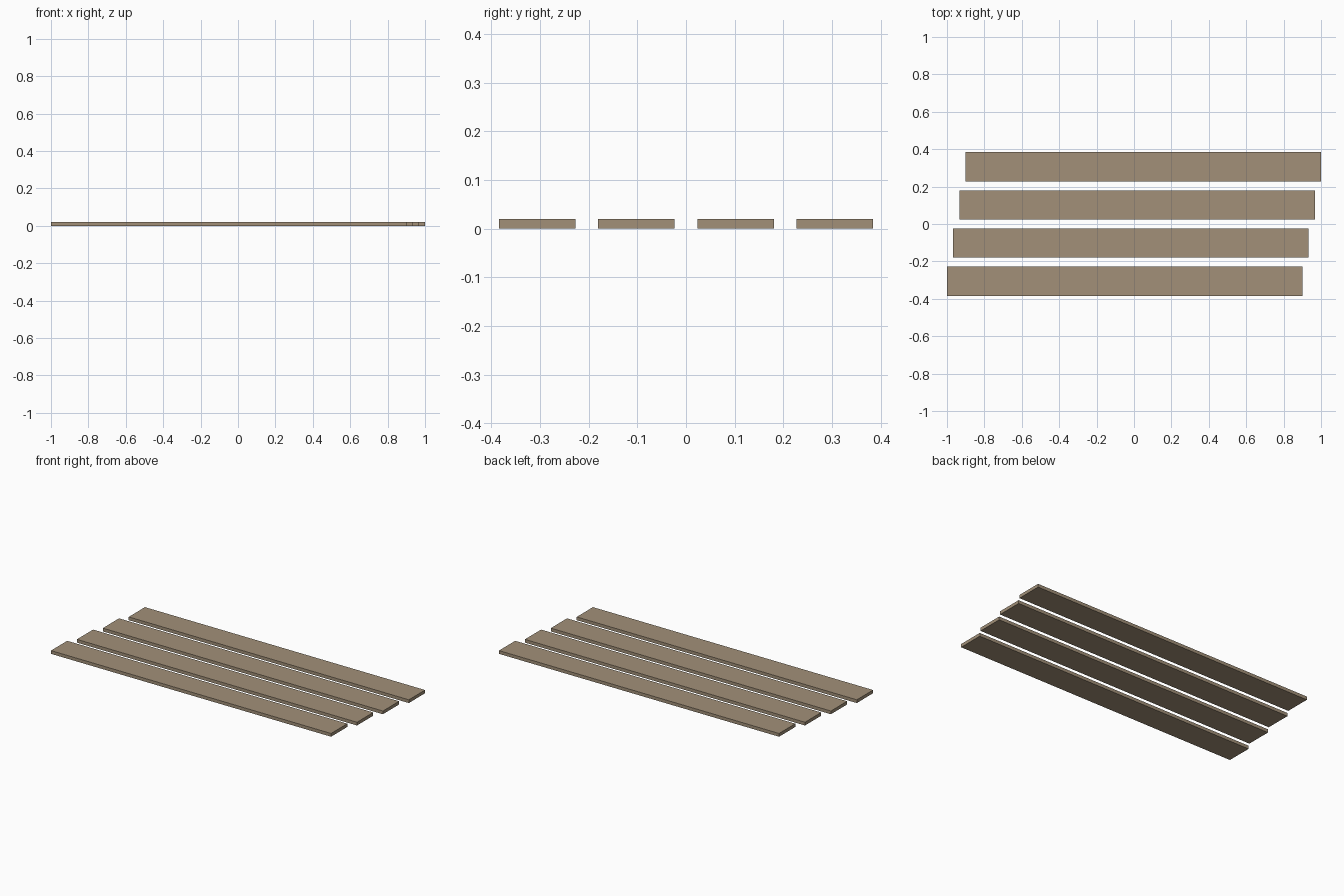
import bpy

if "Cube" in bpy.data.objects:
    bpy.data.objects.remove(bpy.data.objects["Cube"])

LENGTH, WIDTH, THICK = 1.9, 0.157, 0.02
PITCH = 0.2035      # spacing between plank centres
STAGGER = 0.0333    # each plank slides along x

wood = bpy.data.materials.new("weathered_wood")
wood.diffuse_color = (0.36, 0.28, 0.19, 1)
wood.use_nodes = True
wood.node_tree.nodes["Principled BSDF"].inputs["Base Color"].default_value = wood.diffuse_color


def add_plank(index):
    step = index - 1.5
    bpy.ops.mesh.primitive_cube_add(
        size=1, location=(step * STAGGER, step * PITCH, THICK / 2))
    plank = bpy.context.object
    plank.name = f"plank_{index + 1}"
    plank.scale = (LENGTH, WIDTH, THICK)
    bpy.ops.object.transform_apply(location=False, rotation=False, scale=True)
    plank.data.materials.append(wood)


# Four staggered floor planks, front to back
for i in range(4):
    add_plank(i)
